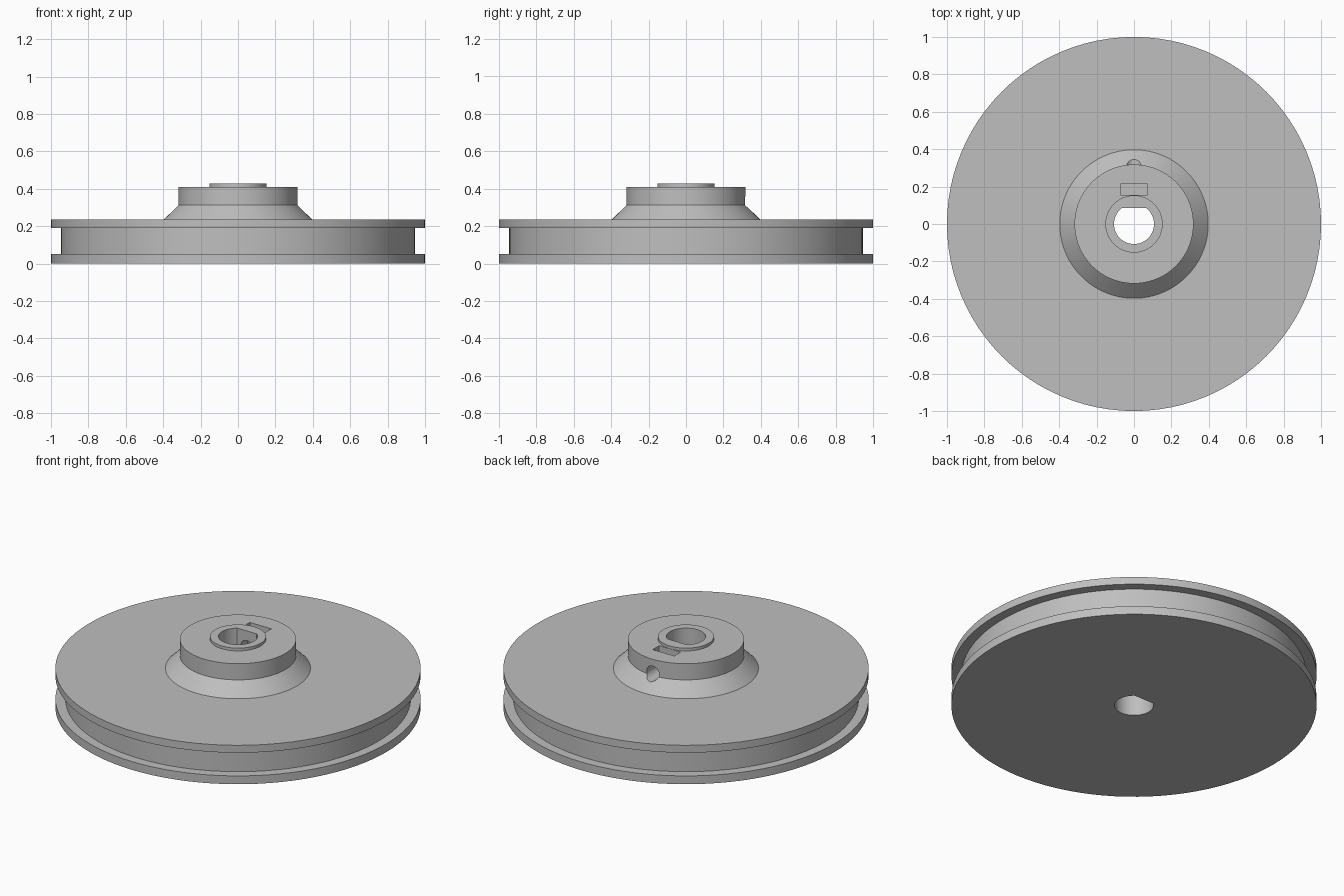
import bpy, bmesh, math
from mathutils import Matrix, Vector

if "Cube" in bpy.data.objects:
    bpy.data.objects.remove(bpy.data.objects["Cube"], do_unlink=True)

grey = bpy.data.materials.new("plain grey")
grey.use_nodes = True
colour = (0.52, 0.52, 0.52, 1)
grey.diffuse_color = colour
grey.node_tree.nodes["Principled BSDF"].inputs["Base Color"].default_value = colour


def make_object(name, bm):
    bmesh.ops.recalc_face_normals(bm, faces=bm.faces)
    mesh = bpy.data.meshes.new(name)
    bm.to_mesh(mesh)
    bm.free()
    mesh.materials.append(grey)
    obj = bpy.data.objects.new(name, mesh)
    bpy.context.collection.objects.link(obj)
    return obj


def lathe(name, profile, steps=96):
    bm = bmesh.new()
    verts = [bm.verts.new((r, 0, z)) for r, z in profile]
    edges = [bm.edges.new(pair) for pair in zip(verts, verts[1:])]
    bmesh.ops.spin(bm, geom=verts + edges, cent=(0, 0, 0), axis=(0, 0, 1),
                   angle=math.tau, steps=steps, use_duplicate=False)
    bmesh.ops.remove_doubles(bm, verts=bm.verts, dist=0.0001)
    return make_object(name, bm)


def prism(name, outline, bottom, top):
    bm = bmesh.new()
    face = bm.faces.new([bm.verts.new((x, y, bottom)) for x, y in outline])
    geom = bmesh.ops.extrude_face_region(bm, geom=[face])["geom"]
    moved = [g for g in geom if isinstance(g, bmesh.types.BMVert)]
    bmesh.ops.translate(bm, verts=moved, vec=Vector((0, 0, top - bottom)))
    return make_object(name, bm)


# Grooved pulley with conical hub and small raised boss
pulley = lathe("pulley_wheel", [
    (0, 0), (1, 0), (1, 0.05), (0.945, 0.05), (0.945, 0.19), (1, 0.19),
    (1, 0.235), (0.397, 0.235), (0.318, 0.312), (0.318, 0.41),
    (0.153, 0.41), (0.153, 0.427), (0, 0.427)])

# D-shaped shaft bore, flat toward the back
bore_r, flat_y = 0.107, 0.085
a = math.asin(flat_y / bore_r)
start, sweep, n = math.pi - a, math.pi + 2 * a, 48
angles = [start + sweep * i / n for i in range(n + 1)]
bore = prism("bore_cutter", [(bore_r * math.cos(t), bore_r * math.sin(t))
                             for t in angles], -0.1, 0.6)

# Pocket for the captive nut
pocket = prism("nut_pocket_cutter",
               [(-0.072, 0.154), (0.072, 0.154), (0.072, 0.215), (-0.072, 0.215)],
               0.25, 0.6)

# Radial set screw hole from the back of the hub into the bore
bm = bmesh.new()
bmesh.ops.create_cone(bm, cap_ends=True, segments=32, radius1=0.042,
                      radius2=0.042, depth=0.5,
                      matrix=Matrix.Translation((0, 0.27, 0.327))
                      @ Matrix.Rotation(math.pi / 2, 4, "X"))
screw_hole = make_object("screw_hole_cutter", bm)

bpy.ops.object.select_all(action="DESELECT")
bpy.context.view_layer.objects.active = pulley
pulley.select_set(True)
for cutter in (bore, pocket, screw_hole):
    cutter.hide_render = True
    mod = pulley.modifiers.new(cutter.name, "BOOLEAN")
    mod.operation = "DIFFERENCE"
    mod.solver = "EXACT"
    mod.object = cutter
    bpy.ops.object.modifier_apply(modifier=mod.name)
    bpy.data.objects.remove(cutter, do_unlink=True)

bpy.ops.object.shade_smooth_by_angle(angle=math.radians(30))
